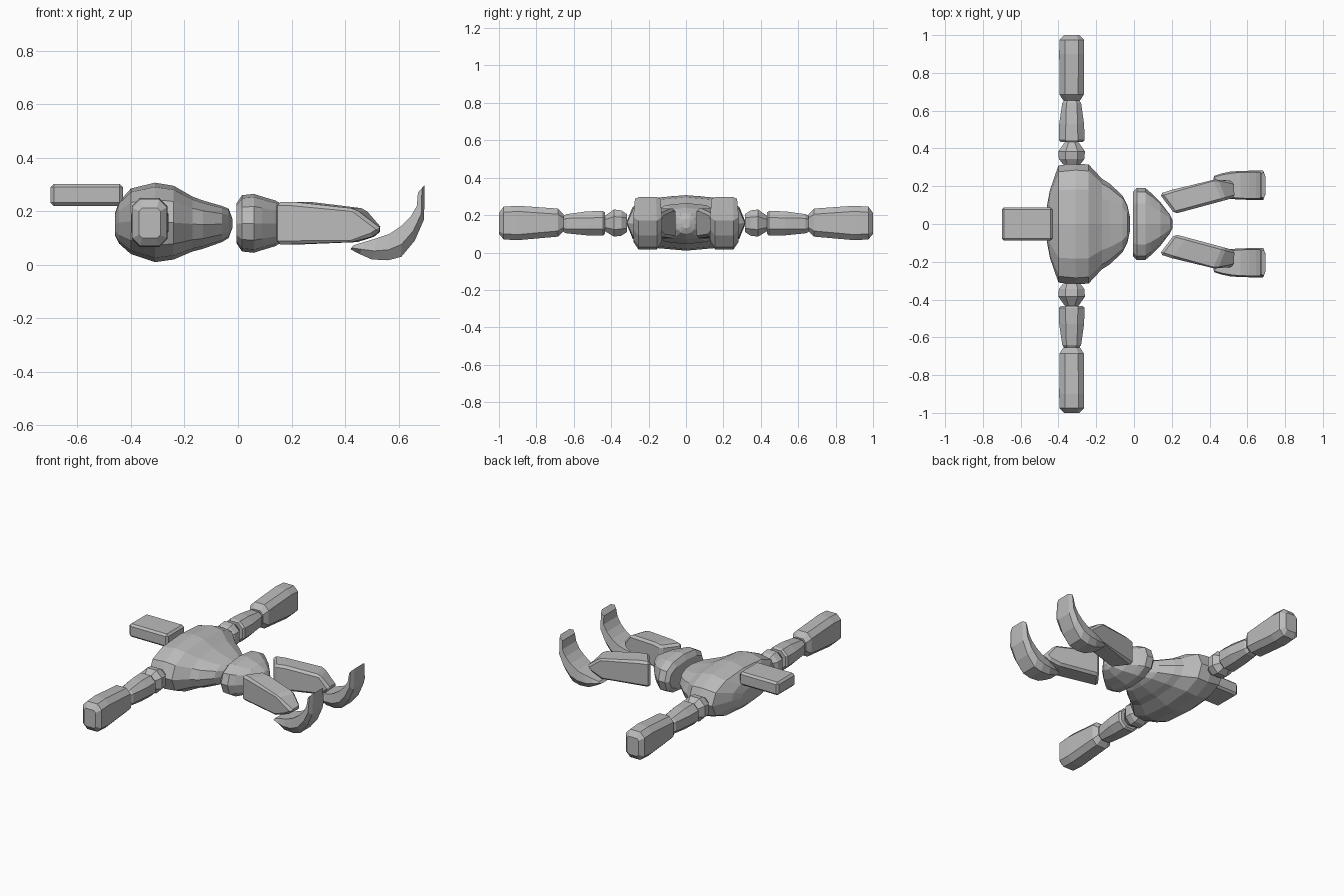
import bpy, bmesh, math
from mathutils import Vector

if "Cube" in bpy.data.objects:
    bpy.data.objects.remove(bpy.data.objects["Cube"])

grey = bpy.data.materials.new("plain grey")
grey.use_nodes = True
grey.diffuse_color = (0.5, 0.5, 0.5, 1)
grey.node_tree.nodes["Principled BSDF"].inputs["Base Color"].default_value = (0.5, 0.5, 0.5, 1)


def loft(name, rings, bevel=0):
    """Skin a list of equal rings of points, capping both ends."""
    bm = bmesh.new()
    loops = [[bm.verts.new(p) for p in ring] for ring in rings]
    n = len(loops[0])
    for a, b in zip(loops, loops[1:]):
        for i in range(n):
            j = (i + 1) % n
            bm.faces.new((a[i], a[j], b[j], b[i]))
    bm.faces.new(loops[0])
    bm.faces.new(loops[-1])
    bmesh.ops.recalc_face_normals(bm, faces=bm.faces)
    mesh = bpy.data.meshes.new(name)
    bm.to_mesh(mesh)
    bm.free()
    mesh.materials.append(grey)
    obj = bpy.data.objects.new(name, mesh)
    bpy.context.collection.objects.link(obj)
    if bevel:
        mod = obj.modifiers.new("Bevel", "BEVEL")
        mod.width = bevel
        mod.segments = 1
        mod.limit_method = "ANGLE"
    return obj


def oval(x, half_y, low, high, sides=12, power=0.8):
    """Rounded cross-section facing along x."""
    pts = []
    for i in range(sides):
        a = math.tau * i / sides
        c, s = math.cos(a), math.sin(a)
        y = half_y * math.copysign(abs(c) ** power, c)
        z = (low + high) / 2 + (high - low) / 2 * math.copysign(abs(s) ** power, s)
        pts.append((x, y, z))
    return pts


def octagon(y, half_x, low, high, cut):
    """Chamfered rectangle facing along y, centred on the arm."""
    mid, hz = (low + high) / 2, (high - low) / 2
    corners = [(1, 0, -1), (1, 0, 1), (-1, 0, 1), (-1, 0, -1)]
    pts = []
    for k, (sx, _, sz) in enumerate(corners):
        pair = [(sx * half_x, sz * (hz - cut)), (sx * (half_x - cut), sz * hz)]
        if k % 2 == 0:
            pair.reverse()
        pts += [(-0.33 + px, y, mid + pz) for px, pz in pair]
    return pts


# Torso and pelvis
loft("torso", [oval(*s) for s in (
    (-0.46, 0.10, 0.11, 0.19), (-0.445, 0.18, 0.08, 0.235),
    (-0.40, 0.31, 0.04, 0.285), (-0.31, 0.32, 0.01, 0.307),
    (-0.24, 0.315, 0.02, 0.295), (-0.17, 0.24, 0.05, 0.255),
    (-0.13, 0.215, 0.06, 0.24), (-0.06, 0.15, 0.085, 0.22),
    (-0.035, 0.10, 0.10, 0.21), (-0.02, 0.03, 0.14, 0.17))])
loft("pelvis", [oval(*s) for s in (
    (-0.005, 0.17, 0.08, 0.23), (0.015, 0.19, 0.05, 0.26),
    (0.06, 0.19, 0.045, 0.265), (0.09, 0.165, 0.055, 0.255),
    (0.14, 0.115, 0.07, 0.24), (0.19, 0.05, 0.10, 0.21),
    (0.205, 0.02, 0.13, 0.18))])

# Head slab
loft("head", [[(x, -0.088, 0.22), (x, 0.088, 0.22), (x, 0.088, 0.302), (x, -0.088, 0.302)]
              for x in (-0.70, -0.43)], 0.012)

# Arms, each a chain of three chamfered blocks
ARM = {
    "shoulder": ((0.315, 0.045, 0.11, 0.205, 0.02), (0.345, 0.068, 0.09, 0.225, 0.036),
                 (0.385, 0.07, 0.085, 0.23, 0.038), (0.435, 0.035, 0.115, 0.195, 0.02)),
    "forearm": ((0.433, 0.058, 0.10, 0.215, 0.03), (0.445, 0.068, 0.09, 0.222, 0.035),
                (0.53, 0.066, 0.092, 0.22, 0.035), (0.64, 0.05, 0.103, 0.205, 0.022),
                (0.655, 0.04, 0.11, 0.195, 0.02)),
    "hand": ((0.655, 0.045, 0.115, 0.205, 0.02), (0.685, 0.064, 0.085, 0.235, 0.03),
             (0.90, 0.066, 0.066, 0.25, 0.03), (0.975, 0.065, 0.07, 0.245, 0.03),
             (1.0, 0.04, 0.10, 0.212, 0.012)),
}

# Each thigh point is x, z and the shift of its inner edge along x
THIGH = ((0.135, 0.075, 0.08), (0.135, 0.235, 0.08), (0.20, 0.235, 0.08),
         (0.43, 0.21, 0.05), (0.54, 0.132, 0), (0.50, 0.105, 0.01), (0.42, 0.085, 0.03))

# Foot sections run from tip to tip: lower edge, upper edge, half width
FOOT = ((0.42, 0.058, 0.43, 0.072, 0.05), (0.455, 0.04, 0.47, 0.085, 0.062),
        (0.50, 0.02, 0.52, 0.10, 0.072), (0.56, 0.017, 0.565, 0.115, 0.076),
        (0.61, 0.03, 0.61, 0.145, 0.077), (0.66, 0.09, 0.645, 0.18, 0.077),
        (0.695, 0.17, 0.668, 0.22, 0.077), (0.697, 0.298, 0.672, 0.27, 0.068))

for side, sign in (("left", 1), ("right", -1)):
    for part, sections in ARM.items():
        loft(f"{side}_{part}", [octagon(sign * y, *rest) for y, *rest in sections])

    # Thigh, splayed outwards with a wedge at the knee
    outer = [(x, sign * min(0.16 + 0.32 * (x - 0.135), 0.245 - 0.2 * max(0, x - 0.43)), z)
             for x, z, shift in THIGH]
    inner = [(x + shift, sign * (0.055 + 0.27 * (x + shift - 0.22)), z)
             for x, z, shift in THIGH]
    loft(f"{side}_thigh", [outer, inner], 0.014)

    # Curved lower leg with chamfered underside
    rings = []
    for lx, lz, ux, uz, w in FOOT:
        low, up = Vector((lx, 0, lz)), Vector((ux, 0, uz))
        mid = low.lerp(up, 0.4)
        ring = []
        for base, half in ((low, -w * 0.65), (low, w * 0.65), (mid, w), (up, w * 0.9),
                           (up, -w * 0.9), (mid, -w)):
            ring.append((base.x, sign * (0.205 + half), base.z))
        rings.append(ring)
    loft(f"{side}_lower_leg", rings)
